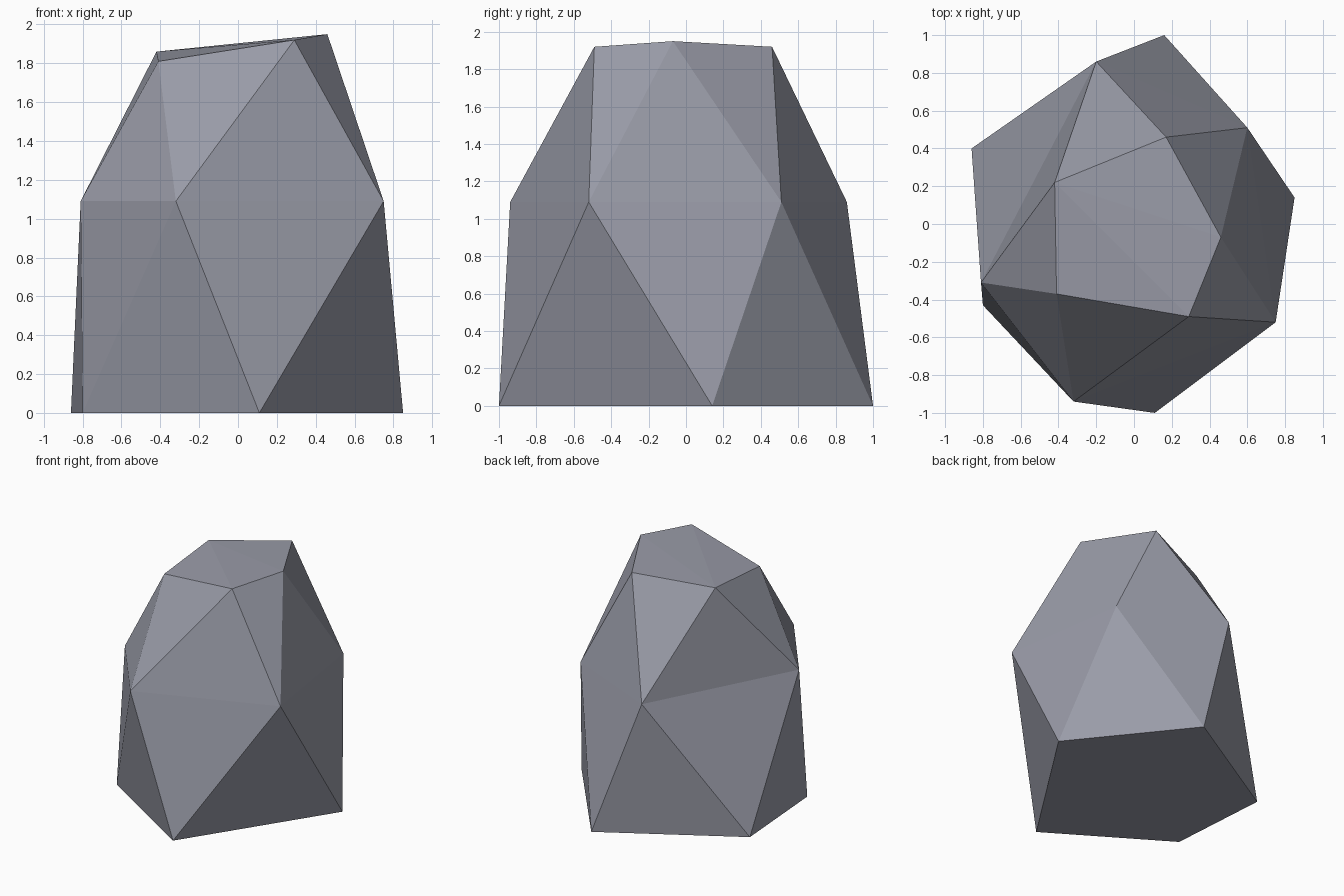
import bpy
import bmesh

cube = bpy.data.objects.get("Cube")
if cube:
    bpy.data.objects.remove(cube, do_unlink=True)

# Stone colour
stone = bpy.data.materials.new("blue_grey_stone")
stone.use_nodes = True
colour = (0.32, 0.33, 0.39, 1)
stone.diffuse_color = colour
bsdf = stone.node_tree.nodes["Principled BSDF"]
bsdf.inputs["Base Color"].default_value = colour
bsdf.inputs["Roughness"].default_value = 0.9

# Three five-cornered outlines, counter-clockwise; each is twisted past the one below
base = [(0.11, -1, 0), (0.85, 0.14, 0), (0.16, 1, 0), (-0.86, 0.4, 0), (-0.8, -0.43, 0)]
waist = [(0.75, -0.52, 1.09), (0.6, 0.51, 1.09), (-0.2, 0.86, 1.09),
         (-0.81, -0.31, 1.09), (-0.32, -0.94, 1.09)]
crown = [(0.46, -0.07, 1.95), (0.17, 0.46, 1.92), (-0.42, 0.22, 1.86),
         (-0.41, -0.37, 1.81), (0.29, -0.49, 1.92)]

bm = bmesh.new()
rings = [[bm.verts.new(p) for p in ring] for ring in (base, waist, crown)]


def facet_band(lower, upper):
    """Join two twisted rings with alternating triangles."""
    for i in range(len(lower)):
        j = (i + 1) % len(lower)
        bm.faces.new((lower[i], lower[j], upper[i]))
        bm.faces.new((lower[j], upper[j], upper[i]))


# Faceted sides
for lower, upper in zip(rings, rings[1:]):
    facet_band(lower, upper)

# Flat underside and fanned top
bm.faces.new(reversed(rings[0]))
top = rings[2]
for k in (3, 4, 0):
    bm.faces.new((top[2], top[k], top[(k + 1) % 5]))

bmesh.ops.recalc_face_normals(bm, faces=bm.faces)
mesh = bpy.data.meshes.new("boulder")
bm.to_mesh(mesh)
bm.free()
mesh.materials.append(stone)
boulder = bpy.data.objects.new("boulder", mesh)
bpy.context.scene.collection.objects.link(boulder)
